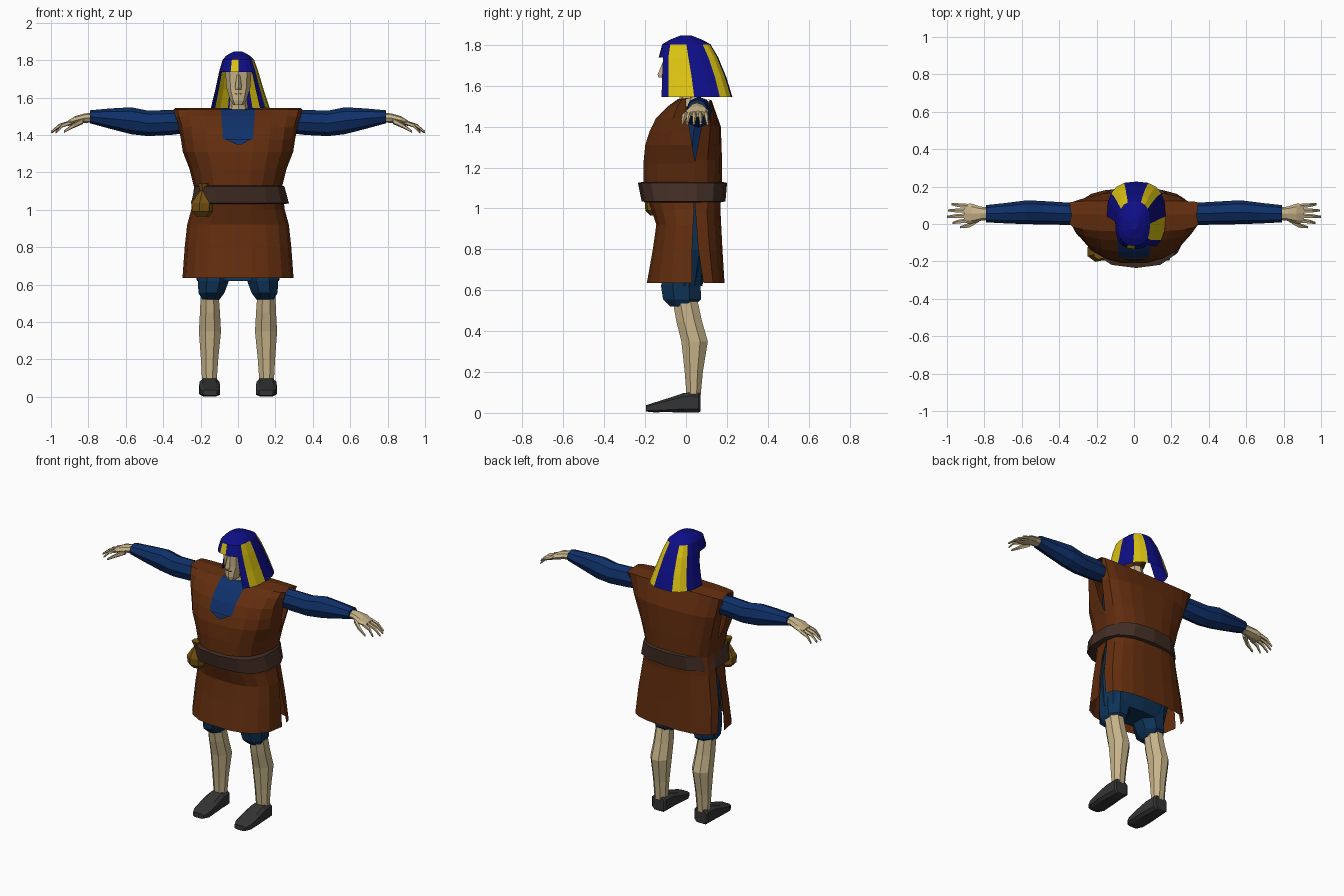
import bpy
import bmesh
from math import sin, cos, radians, copysign
from mathutils import Vector

default_cube = bpy.data.objects.get("Cube")
if default_cube:
    bpy.data.objects.remove(default_cube, do_unlink=True)


def material(name, red, green, blue):
    """Flat colour from display values, converted to linear."""
    linear = [((c / 255 + 0.055) / 1.055) ** 2.4 if c > 10 else c / 255 / 12.92
              for c in (red, green, blue)]
    mat = bpy.data.materials.new(name)
    mat.use_nodes = True
    mat.diffuse_color = (*linear, 1)
    shader = mat.node_tree.nodes["Principled BSDF"]
    shader.inputs["Base Color"].default_value = (*linear, 1)
    shader.inputs["Roughness"].default_value = 0.9
    return mat


tunic_brown = material("tunic brown", 98, 45, 14)
sleeve_blue = material("sleeve blue", 15, 48, 105)
trouser_blue = material("trouser blue", 14, 50, 86)
skin = material("skin", 200, 180, 138)
shoe_black = material("shoe black", 52, 52, 54)
belt_brown = material("belt brown", 66, 45, 37)
pouch_ochre = material("pouch ochre", 118, 82, 16)
cloth_blue = material("cloth blue", 14, 14, 135)
cloth_yellow = material("cloth yellow", 220, 196, 18)
hair_brown = material("hair brown", 80, 40, 14)


def power(value, exponent):
    return copysign(abs(value) ** exponent, value)


def ring(axis, along, u, v, ru, rv, sides=8, square=1.0, turn=0.0):
    """Superellipse section; u and v are the two remaining axes in order."""
    points = []
    for i in range(sides):
        angle = radians(turn + 360 * i / sides)
        p = [u + ru * power(cos(angle), square), v + rv * power(sin(angle), square)]
        p.insert("xyz".index(axis), along)
        points.append(Vector(p))
    return points


def grid(name, rows, mats, closed=True, caps=True, mirrored=False,
         rule=None, keep=None):
    """Skin a list of point rows; rule picks the colour, keep drops faces."""
    bm = bmesh.new()
    verts = [[bm.verts.new(p) for p in row] for row in rows]
    count = len(rows[0])
    for r in range(len(rows) - 1):
        for c in range(count if closed else count - 1):
            if keep and not keep(r, c):
                continue
            d = (c + 1) % count
            face = bm.faces.new((verts[r][c], verts[r][d],
                                 verts[r + 1][d], verts[r + 1][c]))
            if rule:
                face.material_index = rule(r, c, face.calc_center_median())
    if closed and caps:
        for row in (verts[0], verts[-1]):
            bm.faces.new(row)
    bmesh.ops.delete(bm, geom=[v for v in bm.verts if not v.link_faces], context="VERTS")
    bmesh.ops.recalc_face_normals(bm, faces=bm.faces)
    mesh = bpy.data.meshes.new(name)
    bm.to_mesh(mesh)
    bm.free()
    for mat in mats:
        mesh.materials.append(mat)
    obj = bpy.data.objects.new(name, mesh)
    bpy.context.collection.objects.link(obj)
    if mirrored:
        obj.modifiers.new("Mirror", "MIRROR")
    return obj


def loft(name, axis, sections, mats, sides=8, square=1.0, turn=0.0, **options):
    rows = [ring(axis, *s, sides, square, turn) for s in sections]
    return grid(name, rows, mats, **options)


# Tunic: one sheet up the front, over the shoulders and down the back.
# Each row is height, half width, side edge y, middle y.
tunic_rows = [
    (.635, .297, .03, -.195), (.8, .285, .03, -.165), (.92, .272, .035, -.148),
    (1, .25, .04, -.175), (1.12, .235, .04, -.212), (1.22, .26, .045, -.212),
    (1.31, .295, .03, -.203), (1.375, .305, .02, -.182), (1.44, .317, .01, -.15),
    (1.5, .335, 0, -.09), (1.535, .345, 0, -.04), (1.545, .335, .05, .05),
    (1.53, .345, .115, .125), (1.4, .31, .075, .172), (1.24, .265, .045, .178),
    (1.12, .235, .04, .178), (1, .25, .045, .17), (.8, .28, .06, .18),
    (.635, .29, .085, .19)]
columns = [-90, -68, -48, -28, -11, 11, 28, 48, 68, 90]
middle = len(columns) // 2 - 1
tunic = [[Vector((w * power(sin(radians(a)), .8),
                  edge + (mid - edge) * abs(cos(radians(a))) ** .8, z))
          for a in columns] for z, w, edge, mid in tunic_rows]
grid("tunic", tunic, [tunic_brown, sleeve_blue], closed=False,
     rule=lambda r, c, p: int(c == middle and p.z > 1.38 and p.y < .1))

# Pointed lower end of the shirt opening
grid("collar_point", [[Vector((-.07, -.187, 1.378)), Vector((.07, -.187, 1.378))],
                      [Vector((-.01, -.197, 1.35)), Vector((.02, -.197, 1.35))]],
     [sleeve_blue], closed=False)

# Shirt and trousers under the tunic
loft("shirt_body", "z", [(1.05, 0, .02, .2, .12), (1.3, 0, .03, .25, .1),
                         (1.5, 0, .05, .27, .06)], [sleeve_blue], 12, .8)
loft("trouser_seat", "z", [(.62, 0, -.01, .22, .09), (.8, 0, .01, .25, .1),
                           (1.05, 0, .02, .21, .11)], [trouser_blue], 12, .8)
loft("trouser_legs", "z", [(.52, .145, -.02, .05, .06), (.555, .142, -.02, .075, .1),
                           (.62, .132, -.025, .09, .105), (.75, .13, -.01, .1, .1)],
     [trouser_blue], turn=22.5, mirrored=True)

# Sleeves
loft("sleeves", "x", [(.24, .055, 1.47, .055, .055), (.36, .055, 1.467, .06, .067),
                      (.48, .06, 1.462, .062, .068), (.57, .063, 1.476, .064, .072),
                      (.68, .058, 1.487, .055, .055), (.79, .055, 1.497, .046, .035)],
     [sleeve_blue], mirrored=True)

# Hands: palm, four fingers and a thumb
loft("palms", "x", [(.77, .055, 1.493, .032, .027), (.82, .055, 1.49, .038, .025),
                    (.87, .055, 1.478, .054, .023), (.91, .057, 1.462, .05, .014)],
     [skin], mirrored=True)
for finger, root, tip, reach in (("index", .018, .005, .97), ("middle", .044, .038, 1),
                                 ("ring", .07, .072, .995), ("little", .095, .105, .975)):
    between = (.89 + reach) / 2 + .01
    loft(finger + "_fingers", "x",
         [(.89, root, 1.468, .013, .012), (between, (root + tip) / 2, 1.45, .011, .011),
          (reach, tip, 1.415, .006, .007)], [skin], 5, mirrored=True)
loft("thumbs", "x", [(.83, .025, 1.475, .018, .018), (.88, -.008, 1.45, .014, .014),
                     (.93, -.018, 1.418, .006, .007)], [skin], 5, mirrored=True)

# Lower legs
loft("lower_legs", "z", [(.08, .153, .037, .042, .037), (.2, .152, .038, .05, .048),
                         (.35, .15, .042, .064, .07), (.45, .15, .015, .058, .068),
                         (.58, .152, -.01, .05, .065)],
     [skin], turn=22.5, mirrored=True)

# Shoes: box-like sections from heel to toe
loft("shoes", "y", [(.07, .152, .05, .042, .045), (.06, .152, .051, .052, .051),
                    (-.01, .152, .05, .055, .05), (-.08, .152, .039, .058, .037),
                    (-.16, .15, .026, .056, .024), (-.195, .15, .022, .04, .016)],
     [shoe_black], 8, .5, turn=22.5, mirrored=True)

# Belt and hanging pouch
loft("belt", "z", [(1.03, .01, -.01, .245, .18), (1.035, .01, -.012, .267, .205),
                   (1.125, .01, -.017, .243, .218), (1.13, .01, -.017, .22, .195)],
     [belt_brown], 14, .75, turn=13)
loft("pouch", "z", [(.965, -.192, -.145, .035, .03), (.99, -.192, -.145, .06, .055),
                    (1.035, -.192, -.148, .062, .056), (1.08, -.188, -.15, .035, .035),
                    (1.1, -.186, -.155, .018, .02), (1.14, -.185, -.16, .032, .03)],
     [pouch_ochre], 7)

# Neck, head with hair behind the face, nose and mouth
loft("neck", "z", [(1.5, .003, .03, .065, .06), (1.55, .003, .02, .05, .052),
                   (1.62, .003, .01, .045, .05)], [skin])
loft("head", "z", [(1.56, .002, -.06, .028, .035), (1.585, .002, -.035, .045, .068),
                   (1.65, .002, -.012, .066, .088), (1.75, .002, -.005, .074, .1),
                   (1.8, 0, 0, .065, .085)], [skin, hair_brown], 10, .85, turn=18,
     rule=lambda r, c, p: int(p.y > -.05 and p.z > 1.6))
loft("nose", "z", [(1.64, .002, -.112, .018, .022), (1.655, .002, -.113, .018, .026),
                   (1.72, .002, -.1, .009, .012)], [skin], 4)
loft("mouth", "z", [(1.617, .002, -.088, .024, .012), (1.623, .002, -.09, .026, .013)],
     [hair_brown], 6)


# Striped headdress: full cap and brow band, cloth hanging at one side and behind
def stripe(r, c, p):
    yellow = c in (1, 2, 5, 6, 9, 10) or (c == 17 and r == 1)
    return int(yellow and r > 0)


loft("headdress", "z", [(1.825, 0, 0, .062, .08), (1.803, .002, .002, .084, .118),
                        (1.738, .004, .012, .105, .146), (1.64, .008, .028, .13, .17),
                        (1.545, .012, .04, .157, .187)],
     [cloth_blue, cloth_yellow], 20, .75, turn=-54, caps=False, rule=stripe,
     keep=lambda r, c: r < 2 or c < 13)
loft("headdress_crown", "z", [(1.825, 0, 0, .062, .08), (1.845, 0, 0, .025, .03)],
     [cloth_blue], 20, .75, turn=-54)
